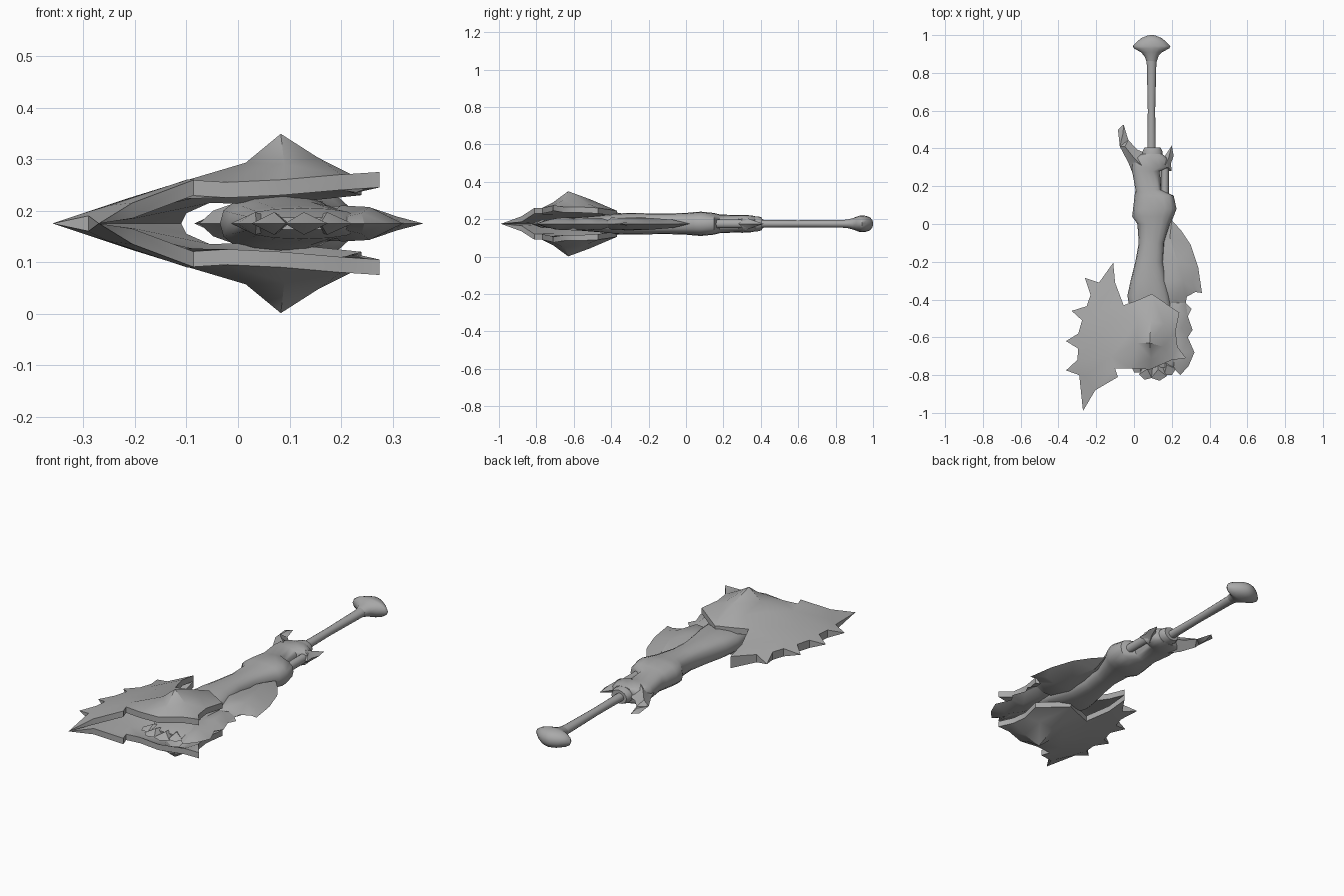
import bpy, bmesh, math
from mathutils import Vector
from mathutils.geometry import delaunay_2d_cdt

MID = 0.175   # height of the symmetry plane
metal = bpy.data.materials.new("grey_metal")
metal.diffuse_color = (0.4, 0.4, 0.4, 1)


def finish(name, bm, angle=35):
    bmesh.ops.remove_doubles(bm, verts=bm.verts, dist=0.0005)
    bmesh.ops.recalc_face_normals(bm, faces=bm.faces)
    me = bpy.data.meshes.new(name)
    bm.to_mesh(me)
    bm.free()
    me.materials.append(metal)
    ob = bpy.data.objects.new(name, me)
    bpy.context.collection.objects.link(ob)
    bpy.ops.object.select_all(action='DESELECT')
    ob.select_set(True)
    bpy.context.view_layer.objects.active = ob
    bpy.ops.object.shade_smooth_by_angle(angle=math.radians(angle))
    return ob


def mirrored_plate(name, outline, ridge, thick=None):
    """Outline and ridge points (x, y, half height), mirrored about MID.
    With thick, each half is a hollow shell; otherwise the halves close up."""
    pts = outline + ridge
    vs, _, fs, orig, _, _ = delaunay_2d_cdt(
        [Vector(p[:2]) for p in pts], [], [list(range(len(outline)))], 1, 1e-5)
    h = [pts[o[0]][2] if o else 0.0 for o in orig]
    n = len(outline)
    rim = {o[0]: i for i, o in enumerate(orig) if o}
    bm = bmesh.new()
    for s in (1, -1):
        top = [bm.verts.new((v.x, v.y, MID + s * z)) for v, z in zip(vs, h)]
        low = [bm.verts.new((v.x, v.y, MID + s * (max(0, z - thick) if thick else 0)))
               for v, z in zip(vs, h)]
        for f in fs:
            bm.faces.new([top[i] for i in f])
            if thick:
                bm.faces.new([low[i] for i in reversed(f)])
        for k in range(n):
            a, b = rim[k], rim[(k + 1) % n]
            if h[a] + h[b] > 0:
                bm.faces.new([top[a], low[a], low[b], top[b]])
    bmesh.ops.dissolve_degenerate(bm, edges=bm.edges, dist=0.0004)
    return finish(name, bm)


def loft(name, sections, sides=16, power=1.0):
    """Oval rings along y: (y, x left, x right, half height)."""
    bm = bmesh.new()
    rings = []
    for y, xl, xr, hz in sections:
        ring = []
        for i in range(sides):
            a = 2 * math.pi * i / sides
            c, s = math.cos(a), math.sin(a)
            c = math.copysign(abs(c) ** power, c)
            s = math.copysign(abs(s) ** power, s)
            ring.append(bm.verts.new(((xl + xr) / 2 + c * (xr - xl) / 2, y, MID + s * hz)))
        rings.append(ring)
    for r, q in zip(rings, rings[1:]):
        for i in range(sides):
            j = (i + 1) % sides
            bm.faces.new([r[i], r[j], q[j], q[i]])
    bm.faces.new(rings[0])
    bm.faces.new(rings[-1])
    return finish(name, bm, 45)


# Wide hollow axe blade with spiked edge and raised cheeks
mirrored_plate("axe_blade", [
    (-0.27, -0.99, 0), (-0.29, -0.80, .015), (-0.36, -0.775, 0), (-0.30, -0.72, .02),
    (-0.295, -0.66, .02), (-0.36, -0.62, 0), (-0.295, -0.58, .02), (-0.275, -0.51, .02),
    (-0.33, -0.46, 0), (-0.25, -0.435, .02), (-0.23, -0.375, .02), (-0.26, -0.285, 0),
    (-0.185, -0.31, .02), (-0.11, -0.205, .03), (-0.10, -0.31, .05), (-0.055, -0.43, .07),
    (0.015, -0.405, .068), (0.095, -0.37, .07), (0.24, -0.47, .085), (0.22, -0.57, .09),
    (0.23, -0.65, .09), (0.275, -0.71, .10), (0.2, -0.72, .095), (0.085, -0.77, .085),
    (-0.02, -0.765, .08), (-0.10, -0.765, .085), (-0.085, -0.81, .085), (-0.205, -0.88, .04),
], [
    (-0.25, -0.80, .035), (-0.21, -0.62, .05), (-0.20, -0.45, .04), (-0.12, -0.7, .078),
    (-0.12, -0.5, .07), (-0.04, -0.6, .09), (0.015, -0.63, .118), (0.083, -0.63, .174),
    (0.155, -0.65, .128), (0.09, -0.51, .13), (0.16, -0.53, .11), (0.02, -0.5, .095),
    (0.09, -0.71, .115),
], 0.03)

# Main body of the haft, running inside the blade
loft("haft_body", [
    (-0.76, 0.04, 0.21, .012), (-0.70, 0.01, 0.24, .03), (-0.58, 0.0, 0.23, .035),
    (-0.46, -0.02, 0.2, .045), (-0.38, -0.035, 0.19, .055), (-0.30, -0.018, 0.172, .058),
    (-0.20, 0.007, 0.155, .056), (-0.10, 0.025, 0.16, .055), (0.0, 0.018, 0.19, .058),
    (0.04, -0.01, 0.21, .062), (0.08, -0.005, 0.225, .065), (0.15, 0.003, 0.21, .058),
    (0.18, 0.008, 0.145, .05), (0.28, -0.01, 0.14, .046), (0.30, -0.012, 0.19, .048),
    (0.35, -0.005, 0.175, .045), (0.37, 0.04, 0.15, .04)], power=0.8)

# Horns at the guard
mirrored_plate("long_guard_horn", [
    (-0.055, 0.527, 0), (-0.085, 0.5, 0), (-0.075, 0.41, 0), (-0.03, 0.325, 0),
    (0.0, 0.25, 0), (0.08, 0.25, 0), (0.08, 0.365, 0), (0.015, 0.395, 0), (-0.03, 0.445, 0)],
    [(-0.058, 0.48, .012), (-0.048, 0.41, .025), (0.0, 0.35, .042), (0.05, 0.3, .045)])
mirrored_plate("short_guard_horn", [
    (0.2, 0.415, 0), (0.16, 0.355, 0), (0.10, 0.37, 0), (0.10, 0.28, 0), (0.2, 0.28, 0),
    (0.195, 0.32, 0), (0.21, 0.36, 0)], [(0.185, 0.355, .02), (0.165, 0.315, .035), (0.13, 0.32, .04)])

# Side bar beside the body
loft("side_bar", [(0.15, .14, .185, .024), (0.18, .143, .185, .024), (0.28, .143, .185, .024),
                  (0.30, .14, .185, .024)], 10)

# Collar, grip rod and mushroom pommel
loft("collar", [(0.33, .045, .15, .04), (0.385, .045, .15, .04), (0.405, .055, .14, .034)])
loft("grip_rod", [(0.39, .07, .115, .02), (0.6, .073, .112, .019), (0.84, .068, .118, .021),
                  (0.89, .062, .122, .025)])
loft("pommel", [(0.86, .066, .12, .022), (0.89, .055, .13, .03), (0.91, .035, .15, .037),
                (0.93, .0, .187, .044), (0.942, -.006, .193, .045), (0.965, .015, .17, .042),
                (0.985, .04, .145, .034), (0.997, .07, .115, .018), (1.0, .085, .1, .006)])

# Curved back fin
mirrored_plate("back_fin", [
    (0.2, 0.02, 0), (0.25, -0.035, 0), (0.30, -0.11, 0), (0.34, -0.23, 0), (0.36, -0.365, 0),
    (0.325, -0.36, 0), (0.28, -0.385, 0), (0.27, -0.44, 0), (0.12, -0.44, 0), (0.13, -0.1, 0)],
    [(0.19, -0.07, .022), (0.23, -0.2, .032), (0.26, -0.3, .03), (0.22, -0.4, .033),
     (0.31, -0.3, .013), (0.16, -0.3, .035)])

# Notched lower back plate inside the blade
mirrored_plate("lower_back_plate", [
    (0.26, -0.36, 0), (0.275, -0.42, 0), (0.305, -0.45, 0), (0.285, -0.49, 0), (0.31, -0.56, 0),
    (0.285, -0.60, 0), (0.32, -0.68, 0), (0.29, -0.75, 0), (0.245, -0.80, 0), (0.21, -0.765, 0),
    (0.15, -0.70, 0), (0.15, -0.38, 0)],
    [(0.23, -0.45, .03), (0.25, -0.55, .032), (0.255, -0.68, .032), (0.24, -0.74, .02),
     (0.2, -0.6, .035)])

# Fan of claws at the lower end
for i, (tx, ty, w) in enumerate([(0.0, -0.785, .03), (0.055, -0.825, .035), (0.135, -0.83, .042),
                                 (0.2, -0.80, .035)]):
    root, tip = Vector((0.11, -0.62)), Vector((tx, ty))
    d = (tip - root).normalized()
    side = Vector((-d.y, d.x)) * w
    a, b = tip - d * 0.02 - side, tip - d * 0.02 + side
    mid = tip - d * 0.06
    mirrored_plate("claw_%d" % (i + 1), [(*root, 0), (*a, 0), (*tip, 0), (*b, 0)],
                   [(mid.x, mid.y, .022)])
